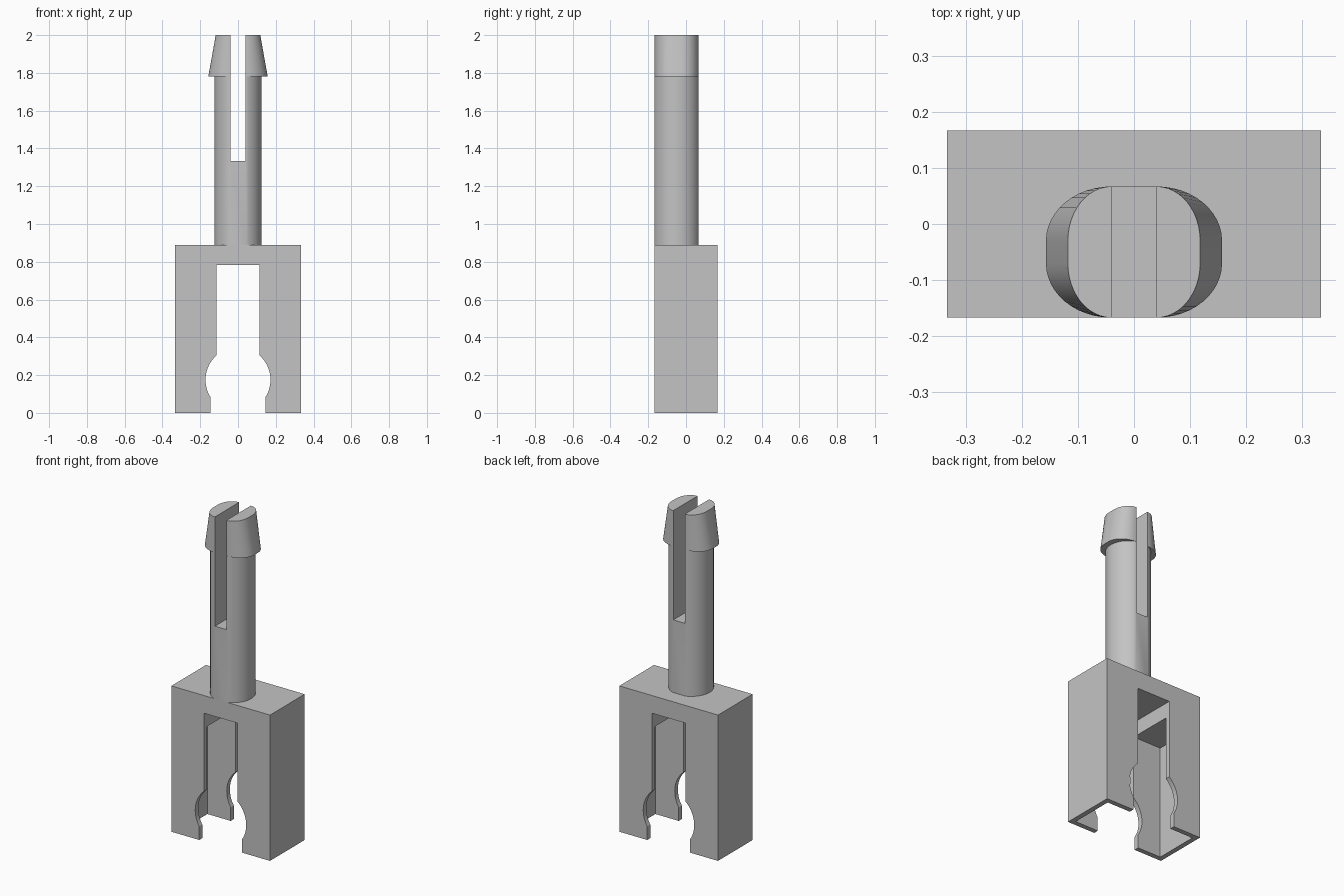
import bpy, bmesh, math

if "Cube" in bpy.data.objects:
    bpy.data.objects.remove(bpy.data.objects["Cube"])

grey = bpy.data.materials.new("plain_grey")
grey.diffuse_color = (0.55, 0.55, 0.55, 1)
grey.use_nodes = True
grey.node_tree.nodes["Principled BSDF"].inputs["Base Color"].default_value = grey.diffuse_color


def loft(name, rings):
    """Solid between two matching rings of 3D points."""
    bm = bmesh.new()
    a, b = [[bm.verts.new(p) for p in ring] for ring in rings]
    n = len(a)
    bm.faces.new(a)
    bm.faces.new(b)
    for i in range(n):
        j = (i + 1) % n
        bm.faces.new((a[i], a[j], b[j], b[i]))
    bmesh.ops.recalc_face_normals(bm, faces=bm.faces)
    mesh = bpy.data.meshes.new(name)
    bm.to_mesh(mesh)
    bm.free()
    mesh.materials.append(grey)
    obj = bpy.data.objects.new(name, mesh)
    bpy.context.collection.objects.link(obj)
    return obj


def box(name, x, y, z):
    ring = [(x[0], y[0]), (x[1], y[0]), (x[1], y[1]), (x[0], y[1])]
    return loft(name, [[(p, q, h) for p, q in ring] for h in z])


def cut(obj, cutter):
    bpy.context.view_layer.objects.active = obj
    mod = obj.modifiers.new("cut", 'BOOLEAN')
    mod.operation = 'DIFFERENCE'
    mod.solver = 'EXACT'
    mod.object = cutter
    bpy.ops.object.modifier_apply(modifier=mod.name)


def smooth(obj):
    bpy.ops.object.select_all(action='DESELECT')
    obj.select_set(True)
    bpy.context.view_layer.objects.active = obj
    bpy.ops.object.shade_smooth_by_angle(angle=math.radians(30))


# Clip housing: keyhole outline through the full depth
R, CZ = 0.172, 0.175
a0, a1 = -math.acos(0.145 / R), math.acos(0.113 / R)
arc = [(R * math.cos(a0 + (a1 - a0) * i / 20),
        CZ + R * math.sin(a0 + (a1 - a0) * i / 20)) for i in range(21)]
right = [(0.333, 0.89), (0.333, 0), (0.145, 0)] + arc + [(0.113, 0.782)]
outline = right + [(-x, z) for x, z in reversed(right)]
housing = loft("clip_housing", [[(x, y, z) for x, z in outline]
                                for y in (-0.167, 0.167)])

# Hollow inside, open at the bottom
cavity = box("cavity_cutter", (-0.303, 0.303), (-0.137, 0.137), (-0.1, 0.69))
cut(housing, cavity)
smooth(housing)

# Post: round with flattened front and back
PY, PR, HY = -0.05, 0.125, 0.117
circle = []
half = math.acos(HY / PR)
for mid in (0, math.pi):
    lo, hi = mid - math.pi / 2 + half, mid + math.pi / 2 - half
    for i in range(25):
        t = lo + (hi - lo) * i / 24
        circle.append((PR * math.cos(t), PY + PR * math.sin(t)))
post = loft("post", [[(x, y, z) for x, y in circle] for z in (0.89, 1.782)])


# Barbed head: rounded section tapering in x only
def head_ring(hx, z):
    pts = []
    for q, (sx, sy) in enumerate([(1, 1), (-1, 1), (-1, -1), (1, -1)]):
        for i in range(13):
            t = math.pi / 2 * (q + i / 12)
            pts.append((sx * 0.04 + (hx - 0.04) * math.cos(t),
                        PY + sy * 0.02 + (HY - 0.02) * math.sin(t), z))
    return pts


head = loft("barbed_head", [head_ring(0.157, 1.782), head_ring(0.118, 2.0)])

# Slot splitting the post and head into two prongs
slot = box("slot_cutter", (-0.039, 0.039), (-0.4, 0.4), (1.333, 2.2))
for part in (post, head):
    cut(part, slot)
    smooth(part)

for helper in (cavity, slot):
    bpy.data.objects.remove(helper)
